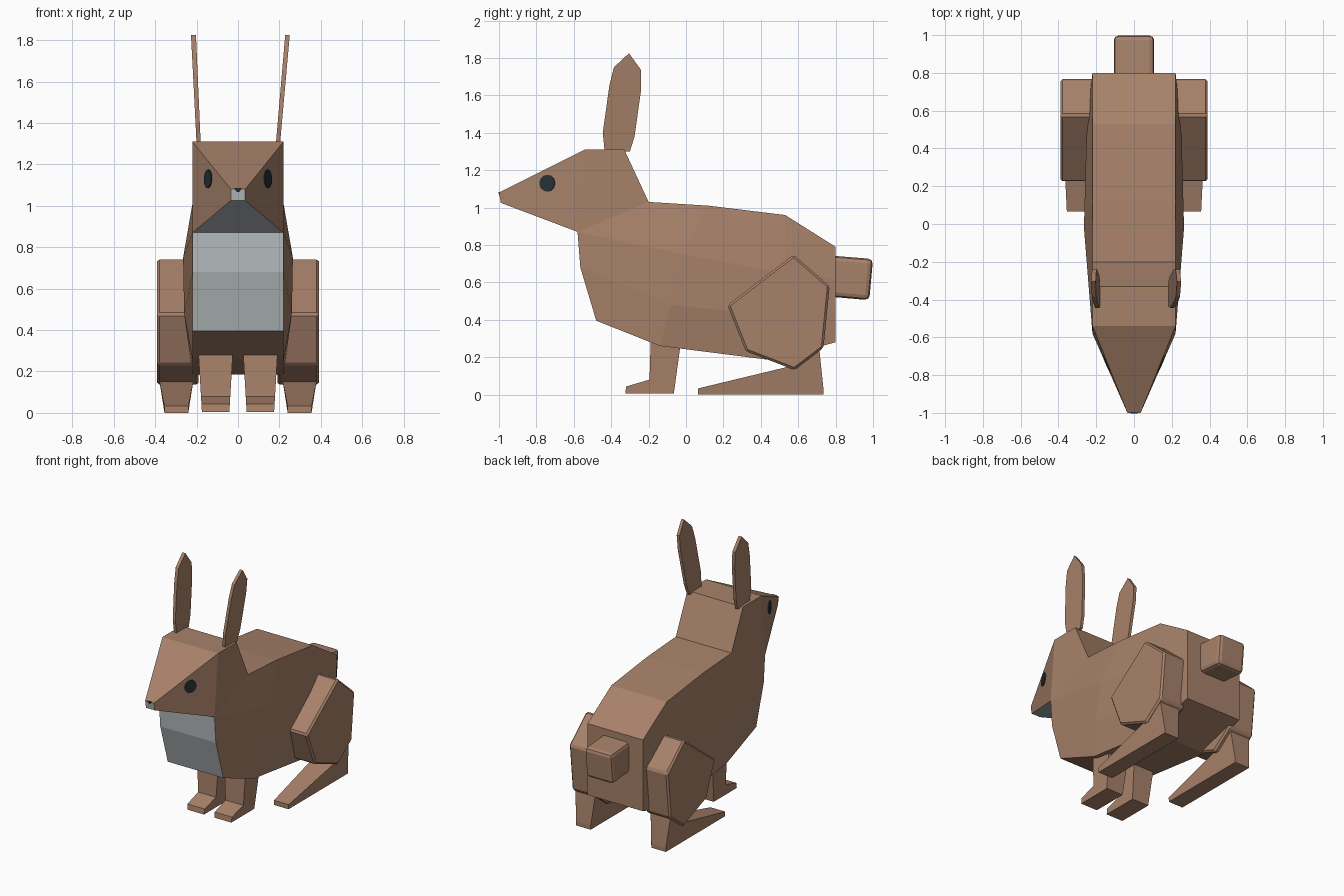
import bpy, bmesh, math
from mathutils import Vector

if "Cube" in bpy.data.objects:
    bpy.data.objects.remove(bpy.data.objects["Cube"])


def material(name, rgb):
    m = bpy.data.materials.new(name)
    m.diffuse_color = (*rgb, 1)
    m.use_nodes = True
    m.node_tree.nodes["Principled BSDF"].inputs["Base Color"].default_value = m.diffuse_color
    return m


BROWN = material("brown fur", (0.39, 0.222, 0.144))
GREY = material("pale grey fur", (0.49, 0.535, 0.54))
DARK = material("dark eye", (0.017, 0.032, 0.036))


def finish(bm, name, mats, mirror=False, bevel=0, segments=1):
    bmesh.ops.recalc_face_normals(bm, faces=bm.faces)
    me = bpy.data.meshes.new(name)
    bm.to_mesh(me)
    bm.free()
    ob = bpy.data.objects.new(name, me)
    bpy.context.collection.objects.link(ob)
    for m in mats:
        me.materials.append(m)
    if bevel:
        b = ob.modifiers.new("bevel", 'BEVEL')
        b.width, b.segments = bevel, segments
    if mirror:
        mod = ob.modifiers.new("mirror", 'MIRROR')
        mod.use_mirror_merge = False
    return ob


def prism(name, profile, inner, outer, mat=BROWN, **kw):
    """Side profile (y, z) spanned between inner(z) and outer(z) in x."""
    bm = bmesh.new()
    a = [bm.verts.new((inner(z), y, z)) for y, z in profile]
    b = [bm.verts.new((outer(z), y, z)) for y, z in profile]
    bm.faces.new(a)
    bm.faces.new(b)
    n = len(profile)
    for i in range(n):
        j = (i + 1) % n
        bm.faces.new((a[i], a[j], b[j], b[i]))
    return finish(bm, name, [mat], **kw)


def ramp(z0, x0, z1, x1):
    return lambda z: x0 + (x1 - x0) * (z - z0) / (z1 - z0)


# Body and head: named points of the right half as (x, y, z)
W = 0.22
P = {
    "nose_t": (0.035, -1.0, 1.08), "brow": (W, -0.54, 1.31),
    "crown": (W, -0.33, 1.31), "T1": (W, -0.20, 1.03),
    "T2": (W, 0.12, 1.01), "T3": (W, 0.53, 0.96), "T4": (W, 0.80, 0.79),
    "M4": (W, 0.80, 0.62), "L4": (W, 0.80, 0.45), "B4": (W, 0.80, 0.28),
    "B3": (W, 0.45, 0.185), "B1": (W, -0.14, 0.26), "B0": (W, -0.48, 0.395),
    "L0": (W, -0.565, 0.68), "chin": (W, -0.58, 0.87),
    "nose_b": (0.035, -0.99, 1.025),
}
ring = list(P)
P.update({"M1": (0.265, -0.02, 0.75), "L1": (0.26, -0.08, 0.48),
          "M3": (0.25, 0.53, 0.65), "L3": (0.25, 0.50, 0.42)})
side_faces = ["nose_t brow chin nose_b", "brow crown T1 chin",
              "chin T1 T2 M1", "T2 T3 M3 M1", "T3 T4 M4 M3",
              "chin M1 L1 L0", "M1 M3 L3 L1", "M3 M4 L4 L3",
              "L0 L1 B1 B0", "L1 L3 B3 B1", "L3 L4 B4 B3"]
bm = bmesh.new()
right = {k: bm.verts.new(p) for k, p in P.items()}
left = {k: bm.verts.new((-p[0], p[1], p[2])) for k, p in P.items()}
for half in (right, left):
    for f in side_faces:
        bm.faces.new([half[k] for k in f.split()])
# Faces across the middle; chest, chin and muzzle tip are grey
for i, k in enumerate(ring):
    n = ring[(i + 1) % len(ring)]
    f = bm.faces.new((right[k], right[n], left[n], left[k]))
    if k in ("B0", "L0", "chin", "nose_b"):
        f.material_index = 1
finish(bm, "body", [BROWN, GREY])

# Tail
prism("tail", [(0.75, 0.745), (1.0, 0.725), (0.98, 0.505), (0.75, 0.525)],
      lambda z: -0.107, lambda z: 0.107, bevel=0.025, segments=2)

# Thighs
prism("thigh", [(0.575, 0.748), (0.768, 0.58), (0.735, 0.25), (0.58, 0.132),
                (0.32, 0.232), (0.222, 0.478)],
      lambda z: 0.19, lambda z: 0.39, mirror=True, bevel=0.012)

# Hind feet
prism("hind_foot", [(0.065, 0.0), (0.065, 0.033), (0.53, 0.145),
                    (0.71, 0.27), (0.735, 0.03), (0.735, 0.0)],
      lambda z: 0.24 - 0.2 * max(0, min(z, 0.15) - 0.03),
      lambda z: 0.355 + 0.2 * max(0, min(z, 0.15) - 0.03), mirror=True)

# Front legs
prism("front_leg", [(-0.188, 0.32), (-0.195, 0.08), (-0.32, 0.043),
                    (-0.325, 0.005), (-0.065, 0.005), (-0.022, 0.32)],
      ramp(0, 0.042, 0.27, 0.026), ramp(0, 0.174, 0.27, 0.19), mirror=True)

# Ears lean outwards, the right one a little more
ear = [(-0.435, 1.30), (-0.445, 1.40), (-0.41, 1.65), (-0.385, 1.75),
       (-0.305, 1.825), (-0.24, 1.735), (-0.24, 1.63), (-0.275, 1.38),
       (-0.30, 1.30)]
prism("right_ear", ear, ramp(1.3, 0.183, 1.825, 0.228),
      ramp(1.3, 0.203, 1.825, 0.25))
prism("left_ear", ear, ramp(1.3, -0.18, 1.825, -0.203),
      ramp(1.3, -0.20, 1.825, -0.227))

# Eyes: thin discs on the slanted cheeks
A, B, C = (Vector(P[k]) for k in ("brow", "chin", "nose_b"))
nrm = (C - A).cross(B - A).normalized()
eye = Vector((0, -0.74, 1.13))
eye.x = A.x - (nrm.y * (eye.y - A.y) + nrm.z * (eye.z - A.z)) / nrm.x
bm = bmesh.new()
bmesh.ops.create_cone(bm, cap_ends=True, segments=12, radius1=0.045,
                      radius2=0.045, depth=0.009)
rot = nrm.to_track_quat('Z', 'Y').to_matrix()
bmesh.ops.rotate(bm, verts=bm.verts, matrix=rot)
bmesh.ops.translate(bm, verts=bm.verts, vec=eye + nrm * 0.0035)
finish(bm, "eye", [DARK], mirror=True)

# Nose plate at the top of the muzzle tip
prism("nose", [(-1.002, 1.083), (-0.993, 1.083), (-0.993, 1.066),
               (-1.0, 1.066)],
      ramp(1.066, -0.006, 1.083, -0.018), ramp(1.066, 0.006, 1.083, 0.018),
      mat=DARK)
